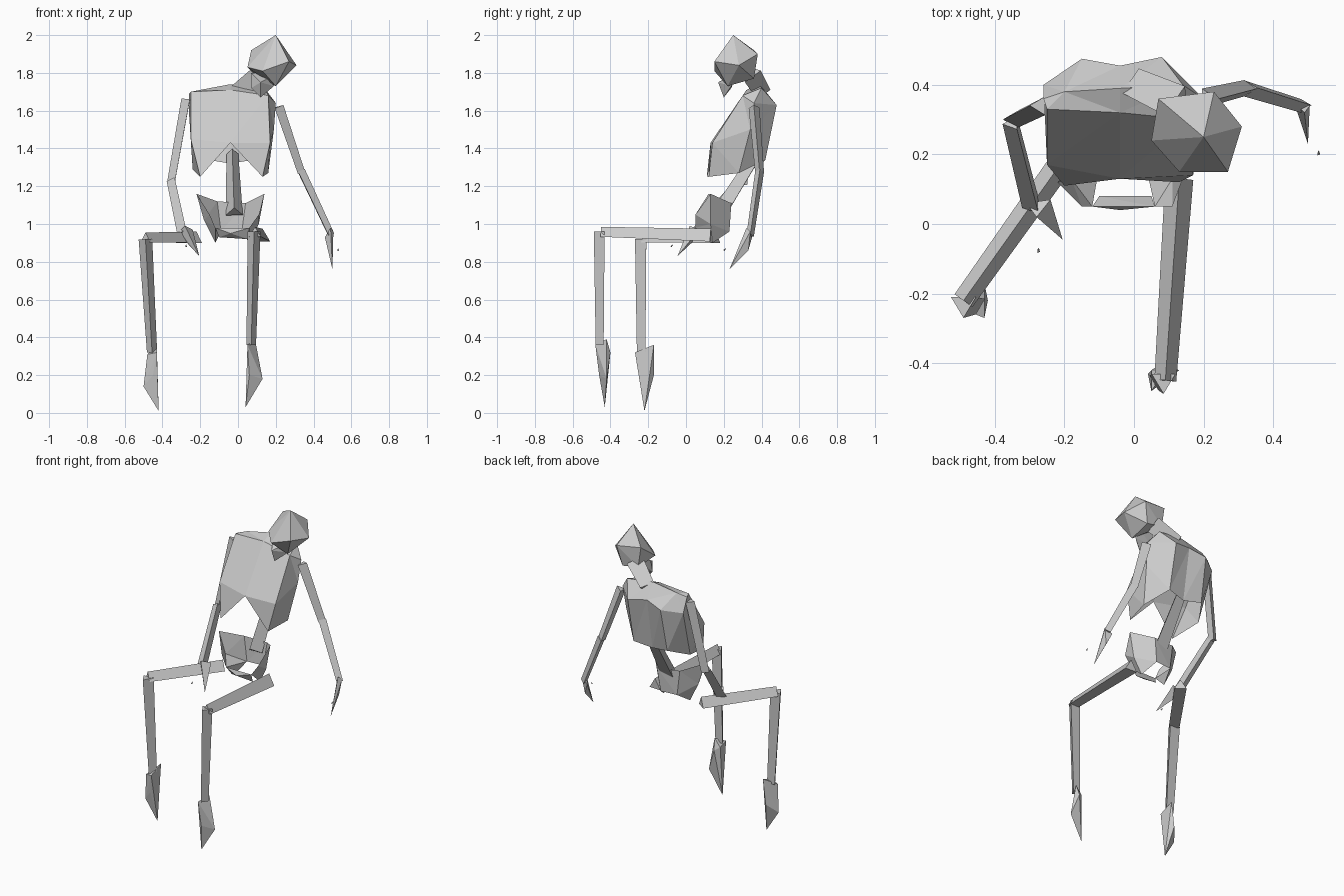
import bpy
import bmesh
from mathutils import Vector

default_cube = bpy.data.objects.get("Cube")
if default_cube:
    bpy.data.objects.remove(default_cube, do_unlink=True)

# One plain colour for the whole figure
bone_grey = bpy.data.materials.new("bone_grey")
bone_grey.use_nodes = True
colour = (0.6, 0.6, 0.6, 1)
bone_grey.diffuse_color = colour
bone_grey.node_tree.nodes["Principled BSDF"].inputs["Base Color"].default_value = colour


def finish(name, mesh_builder):
    """Turn a bmesh into a flat shaded object."""
    bmesh.ops.recalc_face_normals(mesh_builder, faces=mesh_builder.faces)
    mesh = bpy.data.meshes.new(name)
    mesh_builder.to_mesh(mesh)
    mesh_builder.free()
    mesh.materials.append(bone_grey)
    part = bpy.data.objects.new(name, mesh)
    bpy.context.collection.objects.link(part)
    return part


def faceted(name, points):
    """Closed faceted solid wrapped around a few corner points."""
    builder = bmesh.new()
    for point in points:
        builder.verts.new(point)
    result = bmesh.ops.convex_hull(builder, input=builder.verts)
    loose = set(result["geom_interior"]) | set(result["geom_unused"])
    loose = [item for item in loose if isinstance(item, bmesh.types.BMVert)]
    bmesh.ops.delete(builder, geom=loose, context="VERTS")
    return finish(name, builder)


def shell(name, rings, closed=True, cap=False):
    """Open faceted skin stretched over stacked rings."""
    builder = bmesh.new()
    rows = [[builder.verts.new(point) for point in ring] for ring in rings]
    count = len(rows[0])
    for upper, lower in zip(rows, rows[1:]):
        for i in range(count if closed else count - 1):
            j = (i + 1) % count
            builder.faces.new((upper[i], upper[j], lower[j], lower[i]))
    if cap:
        builder.faces.new(rows[0])
    bmesh.ops.remove_doubles(builder, verts=builder.verts, dist=0.001)
    bmesh.ops.triangulate(builder, faces=builder.faces)
    return finish(name, builder)


def strut(name, start, end, start_size, end_size, side):
    """Tapering three sided bone; side is the direction of its ridge."""
    start, end = Vector(start), Vector(end)
    along = (end - start).normalized()
    ridge = Vector(side)
    ridge = (ridge - along * ridge.dot(along)).normalized()
    across = along.cross(ridge)
    corners = []
    for centre, size in ((start, start_size), (end, end_size)):
        corners.append(centre + ridge * size)
        for sign in (-1, 1):
            corners.append(centre - ridge * size * 0.5 + across * size * sign * 0.9)
    return faceted(name, corners)


# Skull tilted to its left, with the jaw below
faceted("skull", [
    (0.2, 0.25, 2), (0.07, 0.36, 1.92), (0.23, 0.38, 1.9),
    (0.31, 0.28, 1.84), (0.27, 0.15, 1.86), (0.13, 0.15, 1.81),
    (0.05, 0.24, 1.83), (0.2, 0.36, 1.77), (0.09, 0.36, 1.79),
    (0.2, 0.22, 1.73)])
faceted("jaw", [
    (0.12, 0.2, 1.67), (0.07, 0.24, 1.72), (0.19, 0.24, 1.73),
    (0.07, 0.26, 1.8), (0.21, 0.27, 1.8), (0.12, 0.17, 1.75)])
strut("neck", (0, 0.4, 1.7), (0.13, 0.34, 1.8), 0.05, 0.06, (0, 1, 0))

# Rib cage, open underneath, with a notch at the breastbone
notch = (-0.04, 0.13, 1.43)
shoulder_ring = [
    (-0.25, 0.33, 1.7), (-0.04, 0.32, 1.71), (0.16, 0.3, 1.68), (0.2, 0.36, 1.64),
    (0.14, 0.4, 1.72), (-0.04, 0.39, 1.74), (-0.2, 0.38, 1.71), (-0.26, 0.36, 1.69)]
chest_ring = [
    (-0.25, 0.17, 1.45), notch, (0.17, 0.14, 1.43), (0.19, 0.34, 1.5),
    (0.08, 0.48, 1.63), (-0.04, 0.455, 1.65), (-0.15, 0.475, 1.62), (-0.26, 0.4, 1.6)]
rib_ring = [
    (-0.2, 0.11, 1.25), notch, (0.13, 0.12, 1.25), (0.16, 0.28, 1.27),
    (0.08, 0.42, 1.34), (-0.04, 0.4, 1.32), (-0.16, 0.42, 1.34), (-0.24, 0.3, 1.29)]
shell("rib_cage", [shoulder_ring, chest_ring, rib_ring], cap=True)

# Lower back
strut("lower_spine", (-0.03, 0.39, 1.38), (-0.02, 0.19, 1.06), 0.035, 0.05, (0, -1, 0))

# Pelvis bowl, open at the front, closed by a low bar
crest = [(-0.15, 0.05, 1.05), (-0.22, 0.12, 1.16), (-0.11, 0.22, 1.12),
         (0.04, 0.24, 1.11), (0.14, 0.13, 1.16), (0.11, 0.05, 1.05)]
base = [(-0.12, 0.05, 0.98), (-0.18, 0.13, 1.02), (-0.09, 0.22, 0.96),
        (0.02, 0.23, 0.96), (0.11, 0.13, 1), (0.06, 0.05, 0.98)]
shell("pelvis_bowl", [crest, base], closed=False)
faceted("pelvis_front", [base[0], base[-1], (-0.04, 0.04, 0.95),
                         (-0.1, 0.08, 0.93), (0.05, 0.08, 0.92)])
for side, socket, seat in (("right", base[1], (-0.12, 0.13, 0.9)),
                           ("left", base[4], (0.06, 0.14, 0.9))):
    pubis = base[0] if side == "right" else base[-1]
    back = base[2] if side == "right" else base[3]
    faceted(side + "_seat_bone", [socket, seat, pubis, back])

# Legs: thigh, shin and hanging foot
strut("left_thigh", (0.13, 0.13, 0.93), (0.09, -0.45, 0.95), 0.045, 0.035, (0, 0, 1))
strut("left_shin", (0.085, -0.45, 0.96), (0.07, -0.45, 0.36), 0.038, 0.028, (0, -1, 0))
faceted("left_foot", [
    (0.05, -0.48, 0.36), (0.09, -0.42, 0.39), (0.05, -0.42, 0.34),
    (0.13, -0.42, 0.18), (0.08, -0.4, 0.32), (0.06, -0.46, 0.2), (0.04, -0.43, 0.03)])
strut("right_thigh", (-0.22, 0.16, 0.92), (-0.49, -0.22, 0.92), 0.04, 0.035, (0, 0, 1))
strut("right_shin", (-0.49, -0.23, 0.92), (-0.455, -0.23, 0.32), 0.04, 0.03, (0, -1, 0))
faceted("right_foot", [
    (-0.48, -0.25, 0.31), (-0.43, -0.17, 0.36), (-0.43, -0.27, 0.32),
    (-0.5, -0.23, 0.14), (-0.45, -0.17, 0.2), (-0.45, -0.25, 0.2), (-0.42, -0.22, 0.01)])

# Arms: upper arm, forearm and pointed hand
strut("left_upper_arm", (0.21, 0.36, 1.62), (0.33, 0.39, 1.27), 0.032, 0.026, (1, 0, 0))
strut("left_forearm", (0.33, 0.39, 1.28), (0.49, 0.34, 0.94), 0.026, 0.022, (1, 0, 0))
faceted("left_hand", [
    (0.505, 0.34, 0.96), (0.46, 0.35, 0.93), (0.49, 0.32, 0.98),
    (0.49, 0.33, 0.86), (0.5, 0.23, 0.76)])
strut("right_upper_arm", (-0.27, 0.34, 1.66), (-0.35, 0.3, 1.21), 0.03, 0.027, (-1, 0, 0))
strut("right_forearm", (-0.35, 0.29, 1.23), (-0.29, 0.05, 0.95), 0.028, 0.032, (-1, 0, 0))
faceted("right_hand", [
    (-0.31, 0.06, 0.96), (-0.24, 0.07, 0.97), (-0.28, 0.02, 0.99),
    (-0.27, 0.03, 0.9), (-0.205, -0.045, 0.83)])

# Loose finger tips
for name, tip in (("left_finger", (0.53, 0.2, 0.86)), ("right_finger", (-0.275, -0.08, 0.88))):
    strut(name, tip, Vector(tip) + Vector((0, 0.01, 0.01)), 0.005, 0.002, (1, 0, 0))
